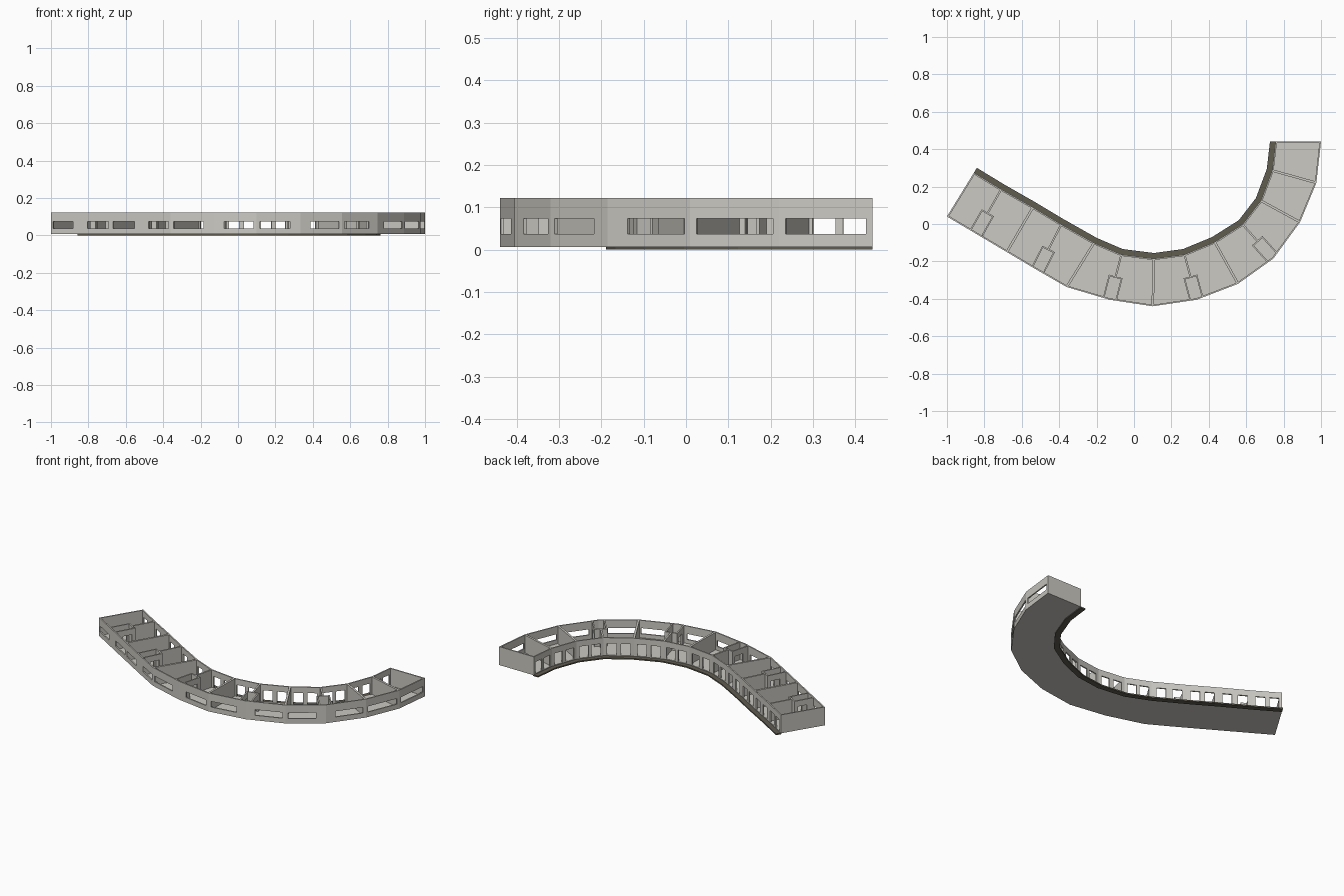
import bpy, bmesh
from mathutils import Vector as V

if "Cube" in bpy.data.objects:
    bpy.data.objects.remove(bpy.data.objects["Cube"])

# Bay lines: outer point and inner (ledge edge) point, left end to right end
OUTER = [(-1, .04), (-.845, -.052), (-.68, -.15), (-.515, -.248), (-.36, -.337), (-.13, -.405),
         (.10, -.44), (.335, -.405), (.556, -.32), (.745, -.185), (.888, .01), (.975, .22), (1, .441)]
INNER = [(-.84, .30), (-.695, .212), (-.525, .115), (-.375, .025), (-.198, -.075), (-.06, -.134),
         (.107, -.155), (.262, -.134), (.417, -.07), (.56, .02), (.652, .139), (.71, .294), (.727, .441)]
OUTER = [V(p) for p in OUTER]
INNER = [V(p) for p in INNER]
DIRS = [(b - a).normalized() for a, b in zip(OUTER, INNER)]
BACK = [p - d * .03 for p, d in zip(INNER, DIRS)]      # line of the inner wall
PODS = (1, 3, 5, 7, 9)                                 # bay lines with a shared closet
Z0, Z1, LEDGE = .007, .122, .03


def material(name, rgb):
    m = bpy.data.materials.new(name)
    m.diffuse_color = (*rgb, 1)
    m.use_nodes = True
    m.node_tree.nodes["Principled BSDF"].inputs["Base Color"].default_value = m.diffuse_color
    return m


GREY = material("warm light grey", (.60, .585, .54))
DARK = material("dark olive grey", (.115, .107, .08))


def wall(bm, a0, b0, a1, b1, z0=Z0, z1=Z1, holes=()):
    """Panel from a to b, between face line 0 and face line 1, with holes (u0, u1, z0, z1)."""
    us = sorted({0, 1, *[h[0] for h in holes], *[h[1] for h in holes]})
    zs = sorted({z0, z1, *[h[2] for h in holes], *[h[3] for h in holes]})
    part = bmesh.new()
    for u, v in zip(us, us[1:]):
        for s, t in zip(zs, zs[1:]):
            cu, cz = (u + v) / 2, (s + t) / 2
            if any(h[0] < cu < h[1] and h[2] < cz < h[3] for h in holes):
                continue
            part.faces.new([part.verts.new(c) for c in ((u, 0, s), (v, 0, s), (v, 0, t), (u, 0, t))])
    bmesh.ops.remove_doubles(part, verts=part.verts[:], dist=1e-5)
    ext = bmesh.ops.extrude_face_region(part, geom=part.faces[:], use_keep_orig=True)
    for e in ext["geom"]:
        if isinstance(e, bmesh.types.BMVert):
            e.co.y = 1
    for vert in part.verts:
        u, y, z = vert.co
        p = a0.lerp(b0, u).lerp(a1.lerp(b1, u), y)
        vert.co = (p.x, p.y, z)
    bmesh.ops.recalc_face_normals(part, faces=part.faces[:])
    tmp = bpy.data.meshes.new("tmp")
    part.to_mesh(tmp)
    part.free()
    bm.from_mesh(tmp)
    bpy.data.meshes.remove(tmp)


def bar(bm, a, b, thick, **kw):
    """Panel centred on the line a-b."""
    d = (b - a).normalized()
    n = V((-d.y, d.x)) * thick / 2
    wall(bm, a - n, b - n, a + n, b + n, **kw)


def finish(name, bm, mat):
    me = bpy.data.meshes.new(name)
    bm.to_mesh(me)
    bm.free()
    me.materials.append(mat)
    bpy.context.collection.objects.link(bpy.data.objects.new(name, me))


outer, inner, floor, ledge = (bmesh.new() for _ in range(4))
for i in range(12):
    j = i + 1
    o0, o1, k0, k1 = OUTER[i], OUTER[j], BACK[i], BACK[j]
    # outer wall: one long window per bay, kept clear of the closet
    u0 = .24 if i in PODS else .07
    u1 = .76 if j in PODS else .93
    wall(outer, o0, o1, o0 + DIRS[i] * .008, o1 + DIRS[j] * .008, holes=[(u0, u1, .037, .073)])
    # inner wall: two tall openings per bay
    w = .027 / (k1 - k0).length
    wall(inner, k0 - DIRS[i] * .008, k1 - DIRS[j] * .008, k0, k1,
         holes=[(c - w, c + w, .012, .085) for c in (.27, .73)])
    wall(floor, o0, o1, k0, k1, z0=.006, z1=.012)
    # dark walkway along the inner side
    wall(ledge, k0 - DIRS[i] * .004, k1 - DIRS[j] * .004, INNER[i], INNER[j], z0=0, z1=.008)
finish("outer_wall", outer, GREY)
finish("inner_wall", inner, GREY)
finish("floor", floor, GREY)
finish("inner_ledge", ledge, DARK)

# Partitions between bays and the closets set into every other one
parts, pods = bmesh.new(), bmesh.new()
for i in range(1, 12):
    o, d, k = OUTER[i], DIRS[i], BACK[i]
    if i not in PODS:
        bar(parts, o + d * .004, k - d * .004, .013)
        continue
    n = V((-d.y, d.x)) * .034
    bar(parts, o + d * .125, k - d * .004, .010)
    bar(pods, o + d * .125 - n * 1.12, o + d * .125 + n * 1.12, .008)
    for s in (-1, 1):
        bar(pods, o + d * .009 + n * s, o + d * .125 + n * s, .008, holes=[(.35, .85, .012, .085)])
finish("partitions", parts, GREY)
finish("closet_walls", pods, GREY)

# Blank end walls
ends = bmesh.new()
for i, j in ((0, 1), (12, 11)):
    a, b = OUTER[i], BACK[i]
    t = (OUTER[j] - a).normalized() * .008
    wall(ends, a, b, a + t, b + t)
finish("end_walls", ends, GREY)
